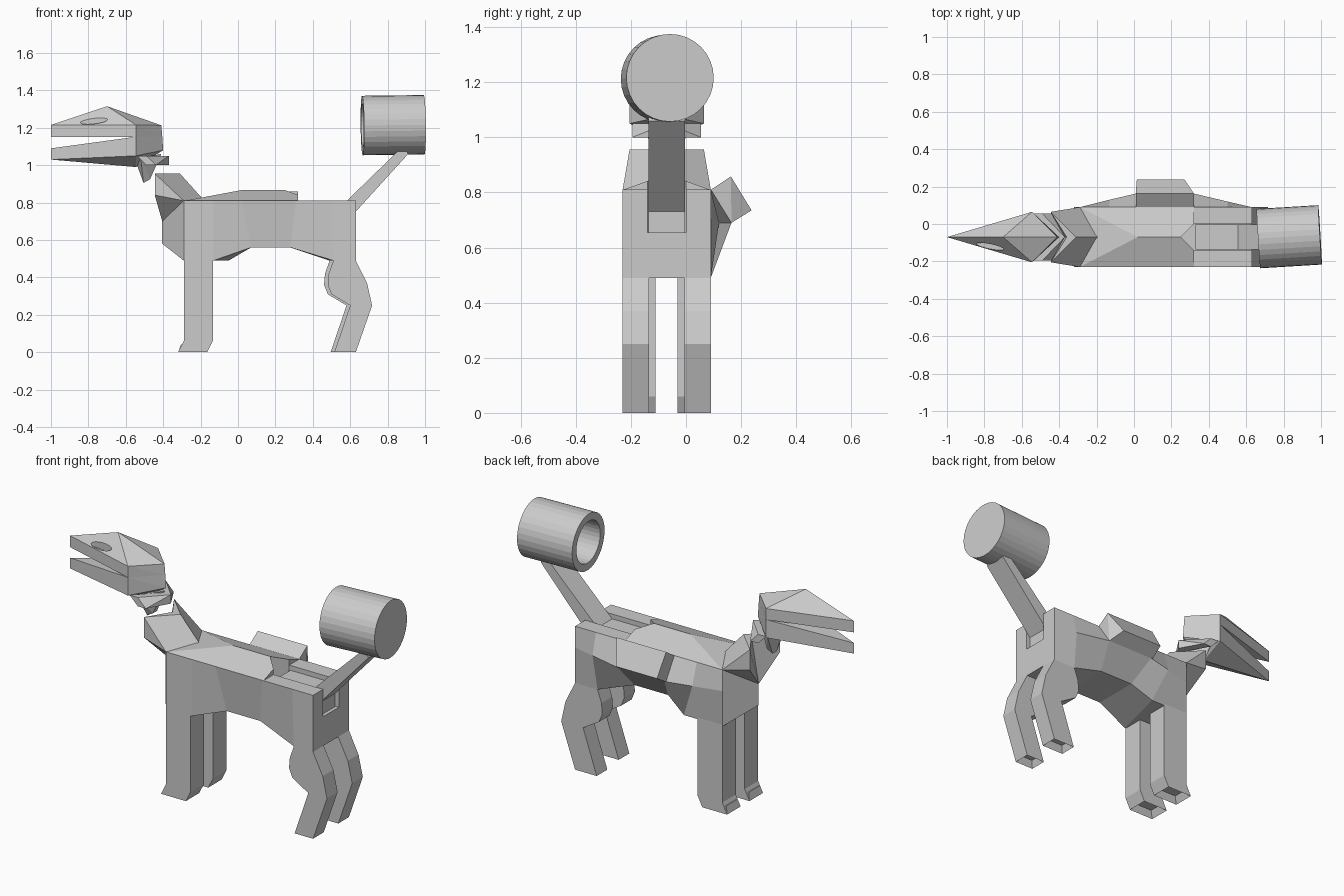
import bpy, bmesh, math
from mathutils import Vector, Matrix

if "Cube" in bpy.data.objects:
    bpy.data.objects.remove(bpy.data.objects["Cube"])

grey = bpy.data.materials.new("plain grey")
grey.use_nodes = True
grey.diffuse_color = (0.6, 0.6, 0.6, 1)
grey.node_tree.nodes["Principled BSDF"].inputs["Base Color"].default_value = (0.6, 0.6, 0.6, 1)

MID = -0.07  # y of the animal's centre plane


def finish(name, bm, offset=MID):
    bmesh.ops.recalc_face_normals(bm, faces=bm.faces)
    bmesh.ops.translate(bm, verts=bm.verts, vec=(0, offset, 0))
    mesh = bpy.data.meshes.new(name)
    bm.to_mesh(mesh)
    bm.free()
    mesh.materials.append(grey)
    obj = bpy.data.objects.new(name, mesh)
    bpy.context.collection.objects.link(obj)
    return obj


def hull(name, points, mirror=True):
    """Convex solid; points off the centre plane are mirrored."""
    pts = set(points)
    if mirror:
        pts |= {(x, -y, z) for x, y, z in points}
    bm = bmesh.new()
    for p in pts:
        bm.verts.new(p)
    bmesh.ops.convex_hull(bm, input=bm.verts)
    bmesh.ops.dissolve_limit(bm, angle_limit=0.01, verts=bm.verts, edges=bm.edges)
    return finish(name, bm)


def prism(name, profile, y0, y1, hollow_foot=False):
    """Side profile in x and z, extruded across y."""
    bm = bmesh.new()
    face = bm.faces.new([bm.verts.new((x, y0, z)) for x, z in profile])
    out = bmesh.ops.extrude_face_region(bm, geom=[face])
    bmesh.ops.translate(bm, vec=(0, y1 - y0, 0),
                        verts=[g for g in out["geom"] if isinstance(g, bmesh.types.BMVert)])
    bmesh.ops.recalc_face_normals(bm, faces=bm.faces)
    if hollow_foot:
        sole = min(bm.faces, key=lambda f: f.calc_center_median().z)
        bmesh.ops.inset_individual(bm, faces=[sole], thickness=0.02, depth=-0.04)
    return finish(name, bm)


def cut(target, cutter):
    mod = target.modifiers.new("cut", "BOOLEAN")
    mod.operation = "DIFFERENCE"
    mod.solver = "EXACT"
    mod.object = cutter
    bpy.context.view_layer.objects.active = target
    bpy.ops.object.modifier_apply(modifier=mod.name)


# Body: five-sided rings along x, with a swelling on one flank
def ring(x_top, x_right, x_left, z_low, swell, tuck):
    return [(x_top, -0.16, 0.81), (x_top, 0.16, 0.81), (x_top, 0.16 + swell, 0.69),
            (x_left, 0.16 - tuck, z_low), (x_right, -0.16 + tuck, z_low)]


bm = bmesh.new()
rings = [[bm.verts.new(p) for p in ring(*r)] for r in (
    (-0.29, -0.29, -0.29, 0.49, 0, 0),
    (-0.13, -0.13, -0.05, 0.49, 0.04, 0),
    (0.02, 0.07, 0.07, 0.56, 0.075, 0.03),
    (0.31, 0.28, 0.28, 0.56, 0.075, 0.03),
    (0.5, 0.51, 0.49, 0.49, 0.03, 0),
    (0.63, 0.63, 0.63, 0.49, 0, 0))]
for a, b in zip(rings, rings[1:]):
    for i in range(5):
        j = (i + 1) % 5
        bm.faces.new((a[i], a[j], b[j], b[i]))
bm.faces.new(rings[0])
bm.faces.new(rings[-1])
body = finish("body", bm)

# Low roof-shaped rise along the back
back = hull("raised_back", [(-0.29, 0.16, 0.809), (0.32, 0.16, 0.809), (-0.18, 0, 0.815),
                            (0.02, 0, 0.867), (0.32, 0, 0.867)])

# Slot for the tail, with a pointed front end
slot = hull("slot_cutter", [(x, y, z) for z in (0.655, 1.0)
                            for x, y in ((0.25, 0), (0.32, 0.07), (0.7, 0.07))])
cut(body, slot)
cut(back, slot)
bpy.data.objects.remove(slot)
hull("tail_root", [(x, 0.066, z) for x in (0.33, 0.61) for z in (0.65, 0.785)])
prism("tail", [(0.5, 0.73), (0.61, 0.73), (0.91, 1.06), (0.89, 1.1), (0.86, 1.08)],
      -0.066, 0.066)

# Angular pack on the swollen flank
hull("side_pack", [(0.01, 0.16, 0.81), (0.32, 0.16, 0.81), (0.01, 0.233, 0.858),
                   (0.32, 0.233, 0.858), (0.015, 0.308, 0.735), (0.27, 0.308, 0.735),
                   (0.01, 0.235, 0.69), (0.31, 0.235, 0.69)], mirror=False)

# Neck and keeled chest: one half described, then mirrored
P = {"tip": (-0.445, 0.135, 0.955), "nape": (-0.31, 0, 0.955), "withers": (-0.18, 0, 0.81),
     "shoulder": (-0.29, 0.16, 0.81), "lip": (-0.445, 0.135, 0.84), "notch": (-0.36, 0, 0.955),
     "keel": (-0.405, 0, 0.7), "keel_low": (-0.405, 0, 0.58), "chest_low": (-0.29, 0.16, 0.49),
     "base": (-0.29, 0, 0.49)}
bm = bmesh.new()
for side in (-1, 1):
    v = {k: bm.verts.new((x, y * side, z)) for k, (x, y, z) in P.items()}
    for names in ("tip nape withers shoulder", "tip shoulder lip", "lip shoulder keel",
                  "tip lip keel notch", "tip notch nape",
                  "shoulder chest_low keel_low keel", "chest_low base keel_low",
                  "shoulder withers base chest_low"):
        bm.faces.new([v[n] for n in names.split()])
bmesh.ops.remove_doubles(bm, verts=bm.verts, dist=0.0005)
finish("neck_and_chest", bm)

# Head: two jaws with an open mouth
head = hull("upper_head", [(-1, 0, 1.215), (-1, 0, 1.15), (-0.7, 0, 1.315), (-0.41, 0, 1.213),
                           (-0.545, 0.135, 1.215), (-0.545, 0.135, 1.152), (-0.405, 0, 1.152)])
hull("lower_jaw", [(-1, 0, 1.09), (-1, 0, 1.03), (-0.545, 0.135, 1.152), (-0.545, 0.135, 1.05),
                   (-0.405, 0, 1.152), (-0.4, 0, 1.08), (-0.545, 0, 0.99)])

# Narrow eye socket on one side only
bm = bmesh.new()
bmesh.ops.create_cone(bm, cap_ends=True, segments=16, radius1=1, radius2=1, depth=1,
                      matrix=Matrix.Translation((-0.77, -0.05, 1.26))
                      @ Matrix.Rotation(-0.2, 4, "Z") @ Matrix.Diagonal((0.075, 0.013, 0.1, 1)))
eye = finish("eye_cutter", bm)
cut(head, eye)
bpy.data.objects.remove(eye)

# Throat spike and the swept collar under the head
hull("throat", [(-0.54, 0, 1.0), (-0.505, 0.02, 0.905), (-0.47, 0.02, 0.925),
                (-0.44, 0, 1.0), (-0.52, 0.09, 1.04), (-0.41, 0, 1.06)])
for side, label in ((-1, "right"), (1, "left")):
    hull("collar_" + label, [(x + dx, y * side, z) for z in (1.0, 1.05) for dx in (0, 0.05)
                             for x, y in ((-0.54 + (1.05 - z), 0.125), (-0.42, 0))], mirror=False)

# Legs
front_leg = [(-0.29, 0.5), (-0.29, 0.06), (-0.32, 0), (-0.165, 0), (-0.135, 0.06), (-0.135, 0.5)]
for side, label, shift in ((-1, "right", 0), (1, "left", -0.02)):
    prism("front_leg_" + label, front_leg, 0.04 * side, 0.16 * side, True)
    shin = [(0.51, 0.49), (0.485, 0.42), (0.48, 0.36), (0.5, 0.31), (0.6, 0.25), (0.515, 0)]
    rear_leg = [(x + shift, z) for x, z in shin] + [
        (0.63, 0), (0.717, 0.25), (0.69, 0.37), (0.63, 0.49)]
    prism("rear_leg_" + label, rear_leg, 0.065 * side, 0.16 * side, True)

# Drum at the end of the tail, open towards the head
bm = bmesh.new()
axis = Vector((0.33, 0.02, 0.004))
spin = axis.to_track_quat("Z", "Y").to_matrix().to_4x4()
bmesh.ops.create_cone(bm, cap_ends=True, segments=32, radius1=0.159, radius2=0.159,
                      depth=axis.length)
mouth = min(bm.faces, key=lambda f: f.calc_center_median().z)
bmesh.ops.inset_individual(bm, faces=[mouth], thickness=0.042)
deep = bmesh.ops.extrude_face_region(bm, geom=[mouth])
bmesh.ops.translate(bm, vec=(0, 0, 0.28),
                    verts=[g for g in deep["geom"] if isinstance(g, bmesh.types.BMVert)])
if mouth.is_valid:
    bmesh.ops.delete(bm, geom=[mouth], context="FACES_ONLY")
bmesh.ops.transform(bm, verts=bm.verts, matrix=Matrix.Translation((0.83, -0.068, 1.214)) @ spin)
finish("tail_drum", bm, 0)
